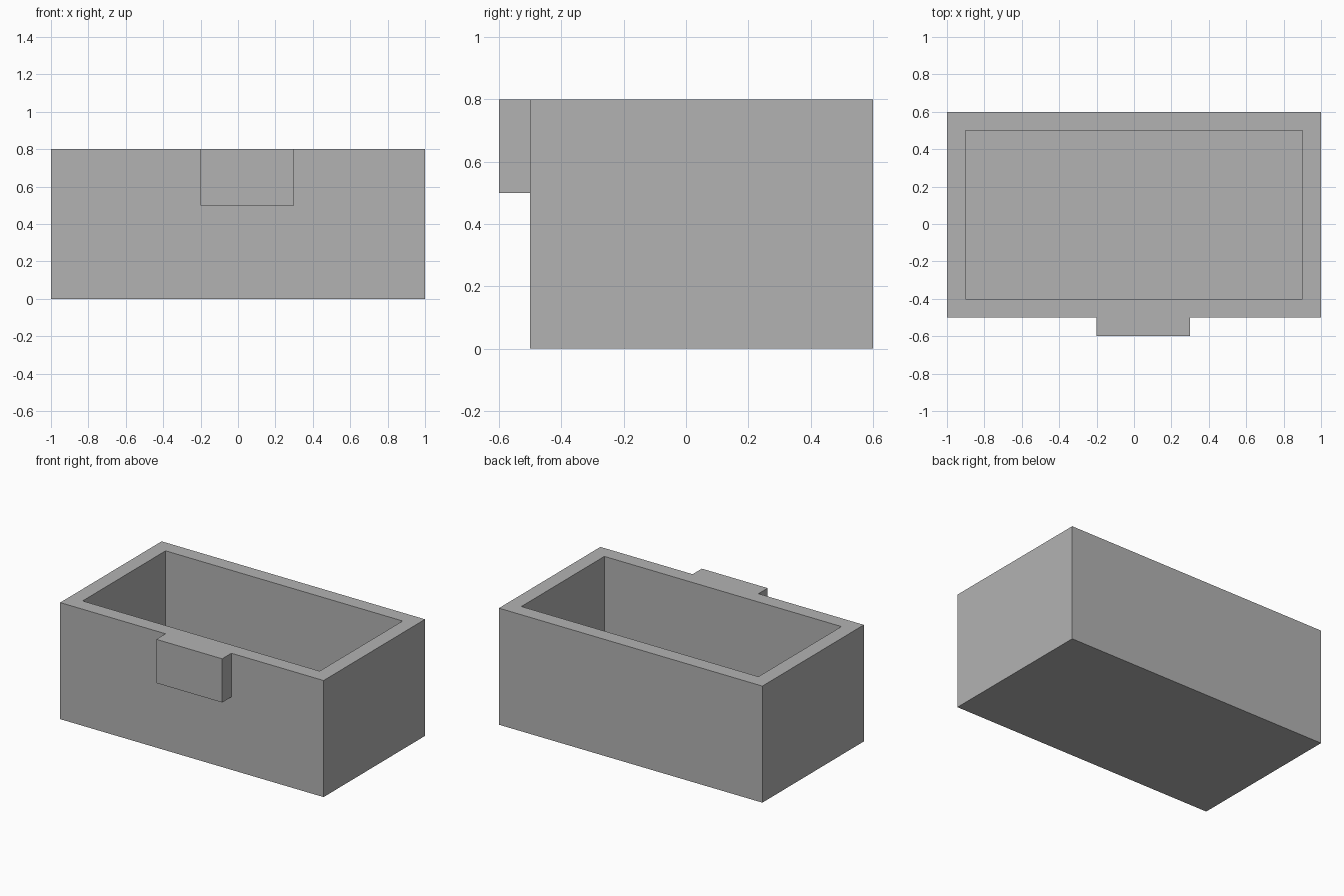
import bpy
import bmesh
from mathutils import Matrix, Vector

cube = bpy.data.objects.get("Cube")
if cube:
    bpy.data.objects.remove(cube, do_unlink=True)

WALL = 0.1
HEIGHT = 0.8

# Single matte grey
grey = bpy.data.materials.new("plain_grey")
grey.use_nodes = True
colour = (0.45, 0.45, 0.45, 1)
grey.diffuse_color = colour
grey.node_tree.nodes["Principled BSDF"].inputs["Base Color"].default_value = colour


def box(low, high):
    """Return a bmesh box spanning two opposite corners."""
    low, high = Vector(low), Vector(high)
    bm = bmesh.new()
    place = Matrix.Translation((low + high) / 2) @ Matrix.Diagonal((*(high - low), 1))
    bmesh.ops.create_cube(bm, size=1, matrix=place)
    bm.normal_update()
    return bm


def facing(bm, direction):
    return max(bm.faces, key=lambda f: f.normal.dot(Vector(direction)))


def finish(bm, name):
    mesh = bpy.data.meshes.new(name)
    bm.to_mesh(mesh)
    bm.free()
    mesh.materials.append(grey)
    obj = bpy.data.objects.new(name, mesh)
    bpy.context.collection.objects.link(obj)
    return obj


# Open box: inset the top to form the rim, then sink the cavity
body = box((-1, -0.5, 0), (1, 0.6, HEIGHT))
top = facing(body, (0, 0, 1))
bmesh.ops.inset_individual(body, faces=[top], thickness=WALL, use_even_offset=True)
floor = bmesh.ops.extrude_discrete_faces(body, faces=[top])["faces"][0]
bmesh.ops.translate(body, verts=floor.verts, vec=(0, 0, WALL - HEIGHT))
finish(body, "open_box")

# Front tab, flush with the rim and open where it meets the wall
tab = box((-0.2, -0.6, 0.5), (0.3, -0.5, HEIGHT))
bmesh.ops.delete(tab, geom=[facing(tab, (0, 1, 0))], context="FACES")
finish(tab, "front_tab")
